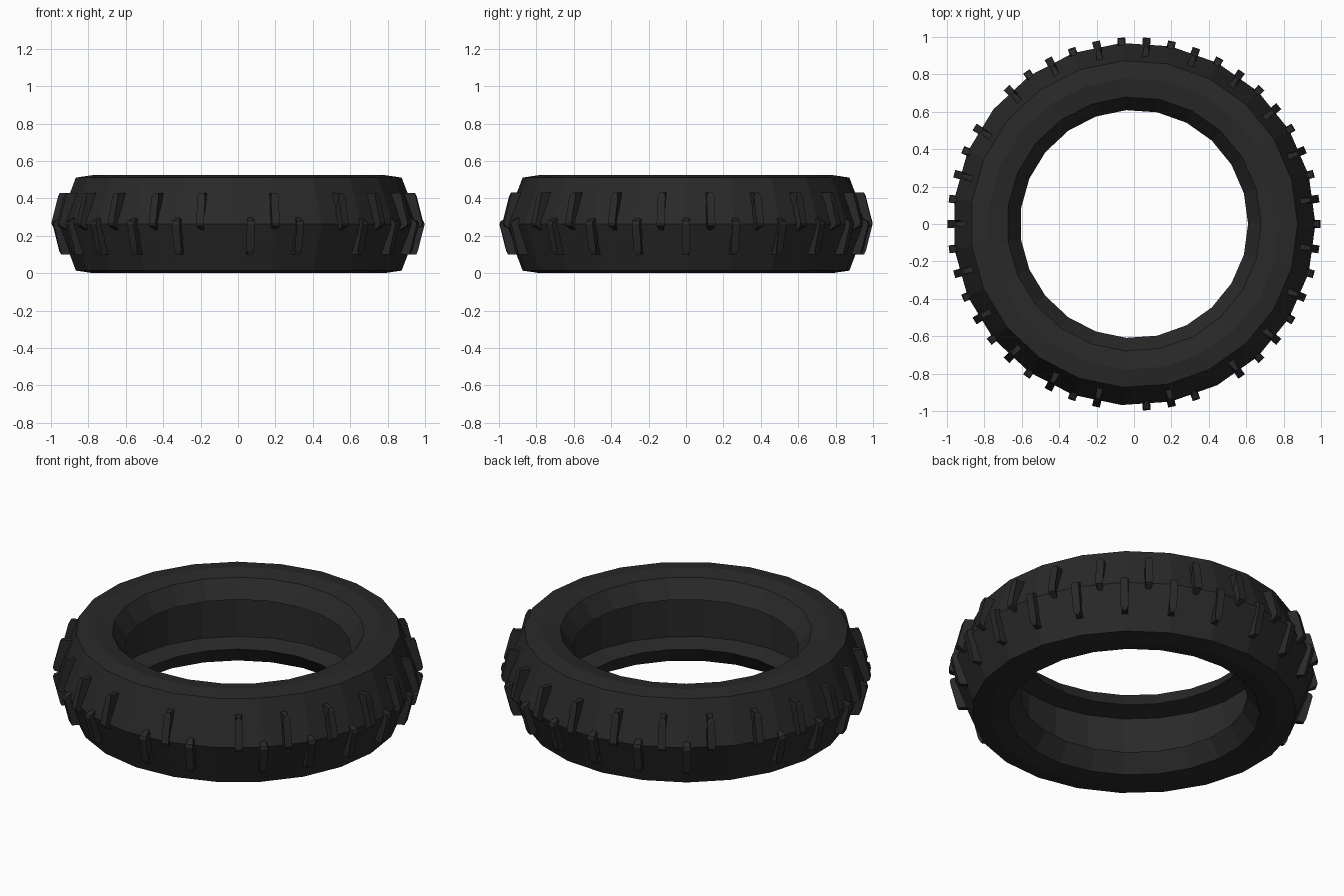
import bpy, bmesh
from math import cos, sin, tau

if "Cube" in bpy.data.objects:
    bpy.data.objects.remove(bpy.data.objects["Cube"])

SIDES = 23
MID = 0.2625

rubber = bpy.data.materials.new("black_rubber")
rubber.diffuse_color = (0.022, 0.022, 0.022, 1)
rubber.use_nodes = True
rubber.node_tree.nodes["Principled BSDF"].inputs["Base Color"].default_value = rubber.diffuse_color


def finish(bm, name):
    bmesh.ops.recalc_face_normals(bm, faces=bm.faces)
    mesh = bpy.data.meshes.new(name)
    bm.to_mesh(mesh)
    bm.free()
    mesh.materials.append(rubber)
    obj = bpy.data.objects.new(name, mesh)
    bpy.context.collection.objects.link(obj)
    return obj


# Tyre body: upper half of the section (radius, height), mirrored, then lathed
upper = [(0.72, 0.385), (0.61, 0.41), (0.68, 0.51), (0.78, 0.525), (0.875, 0.511)]
section = upper + [(0.97, MID)] + [(r, 2 * MID - z) for r, z in reversed(upper)]

bm = bmesh.new()
rings = []
for i in range(SIDES):
    a = tau * i / SIDES
    rings.append([bm.verts.new((r * cos(a), r * sin(a), z)) for r, z in section])
n = len(section)
for i in range(SIDES):
    p, q = rings[i], rings[(i + 1) % SIDES]
    for j in range(n):
        k = (j + 1) % n
        bm.faces.new((p[j], q[j], q[k], p[k]))
finish(bm, "tyre_body")

# Tread lug: side outline of a lower lug, outer corners pinched by a small bevel
lug_outline = [(0.87, 0.10), (0.953, 0.10), (0.962, 0.12), (0.998, 0.262),
               (0.992, 0.278), (0.95, 0.298), (0.90, 0.298)]
HALF = 0.021


def add_lug(bm, index, flip):
    a = tau * index / (2 * SIDES)
    sides = []
    for s in (-HALF, HALF):
        row = []
        for j, (r, z) in enumerate(lug_outline):
            # both ends taper toward a point
            t = s * (0.5 if j in (1, 5) else 1)
            zz = 2 * MID + 0.005 - z if flip else z
            row.append(bm.verts.new((r * cos(a) - t * sin(a), r * sin(a) + t * cos(a), zz)))
        sides.append(row)
    m = len(lug_outline)
    bm.faces.new(sides[0])
    bm.faces.new(sides[1])
    for j in range(m):
        k = (j + 1) % m
        bm.faces.new((sides[0][j], sides[0][k], sides[1][k], sides[1][j]))


# Two staggered rows with a few gaps in the pattern
upper_row = list(range(1, 34, 2)) + [36, 39, 41, 43, 45]
lower_row = [i for i in range(0, 33, 2) if i != 18] + [35, 37, 40, 42, 44]
for name, row, flip in (("upper_tread_lugs", upper_row, True),
                        ("lower_tread_lugs", lower_row, False)):
    bm = bmesh.new()
    for i in row:
        add_lug(bm, i, flip)
    finish(bm, name)
